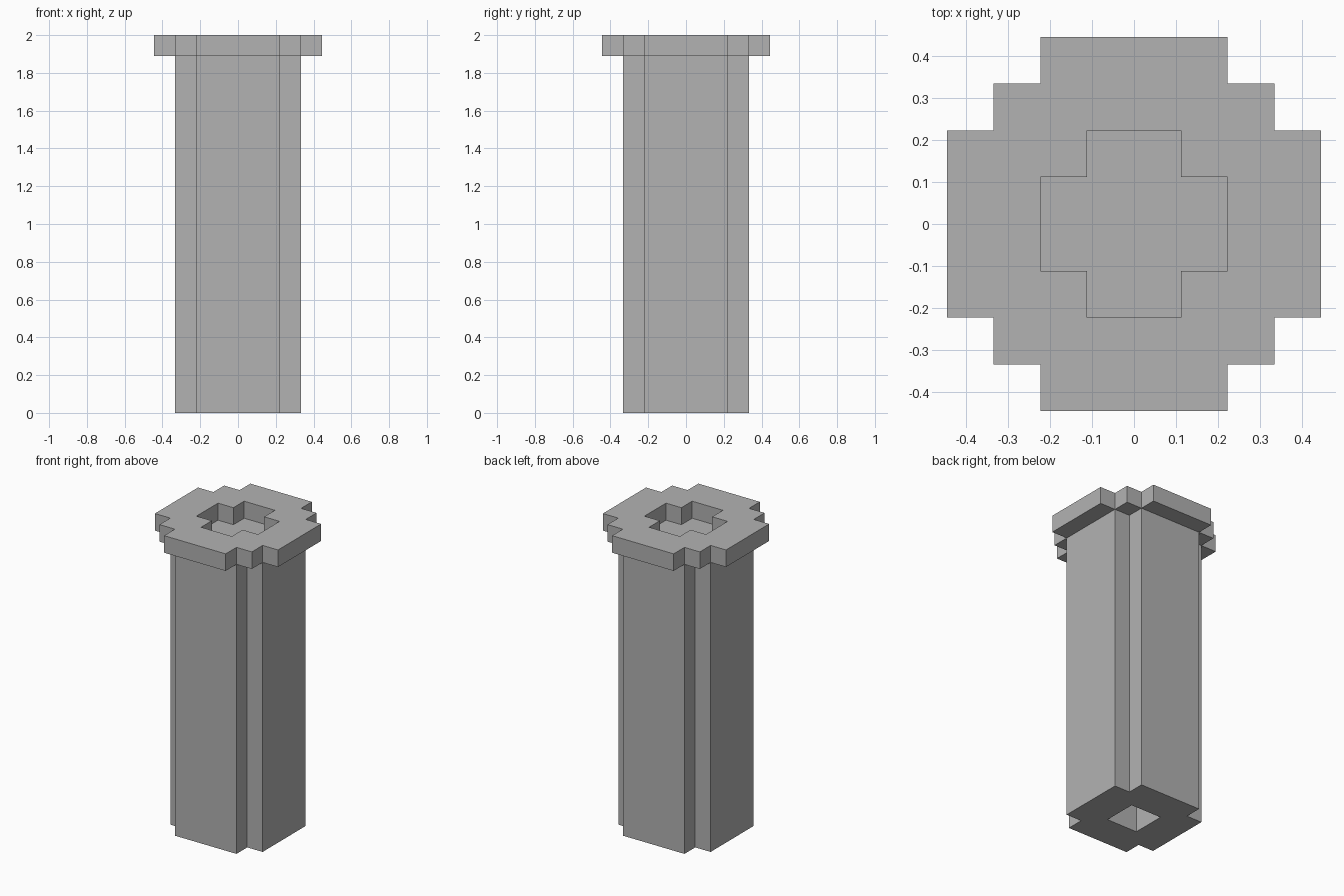
import bpy
import bmesh

cube = bpy.data.objects.get("Cube")
if cube:
    bpy.data.objects.remove(cube, do_unlink=True)

U = 2 / 18  # one block of the stepped grid

stone = bpy.data.materials.new("mid grey")
grey = (0.448, 0.448, 0.448, 1)
stone.diffuse_color = grey
stone.use_nodes = True
for node in stone.node_tree.nodes:
    if node.type == 'BSDF_PRINCIPLED':
        node.inputs["Base Color"].default_value = grey


def stepped_outline(quarter):
    """Turn the points of one corner into a closed outline by quarter turns."""
    points = []
    corner = list(quarter)
    for _ in range(4):
        points += corner
        corner = [(-y, x) for x, y in corner]
    return points


def hollow_prism(name, outer, hole, bottom, top, hole_top):
    """Extrude an outline with a hole, closed off at hole_top if below top."""
    bm = bmesh.new()

    def ring(outline, z):
        verts = [bm.verts.new((x * U, y * U, z * U)) for x, y in outline]
        return verts, [bm.edges.new((a, b)) for a, b in zip(verts, verts[1:] + verts[:1])]

    def cap(*rings):
        edges = [e for r in rings for e in r[1]]
        bmesh.ops.triangle_fill(bm, edges=edges, use_beauty=True)

    def walls(low, high):
        a, b = low[0], high[0]
        for i in range(len(a)):
            j = (i + 1) % len(a)
            bm.faces.new((a[i], a[j], b[j], b[i]))

    outer_low, outer_high = ring(outer, bottom), ring(outer, top)
    hole_low, hole_high = ring(hole, bottom), ring(hole, hole_top)
    cap(outer_low, hole_low)
    if hole_top < top:
        cap(outer_high)
        cap(hole_high)
    else:
        cap(outer_high, hole_high)
    walls(outer_low, outer_high)
    walls(hole_low, hole_high)
    bmesh.ops.recalc_face_normals(bm, faces=bm.faces[:])

    mesh = bpy.data.meshes.new(name)
    bm.to_mesh(mesh)
    bm.free()
    mesh.materials.append(stone)
    obj = bpy.data.objects.new(name, mesh)
    bpy.context.collection.objects.link(obj)
    return obj


# Shaft: notched square column with a deep square bore from below
shaft = stepped_outline([(3, 2), (2, 2), (2, 3)])
bore = stepped_outline([(1, 1)])
hollow_prism("column_shaft", shaft, bore, 0, 17, 16)

# Collar: wider stepped slab with a cross-shaped opening through to the shaft
collar = stepped_outline([(4, 2), (3, 2), (3, 3), (2, 3), (2, 4)])
cross = stepped_outline([(2, 1), (1, 1), (1, 2)])
hollow_prism("top_collar", collar, cross, 17, 18, 18)
